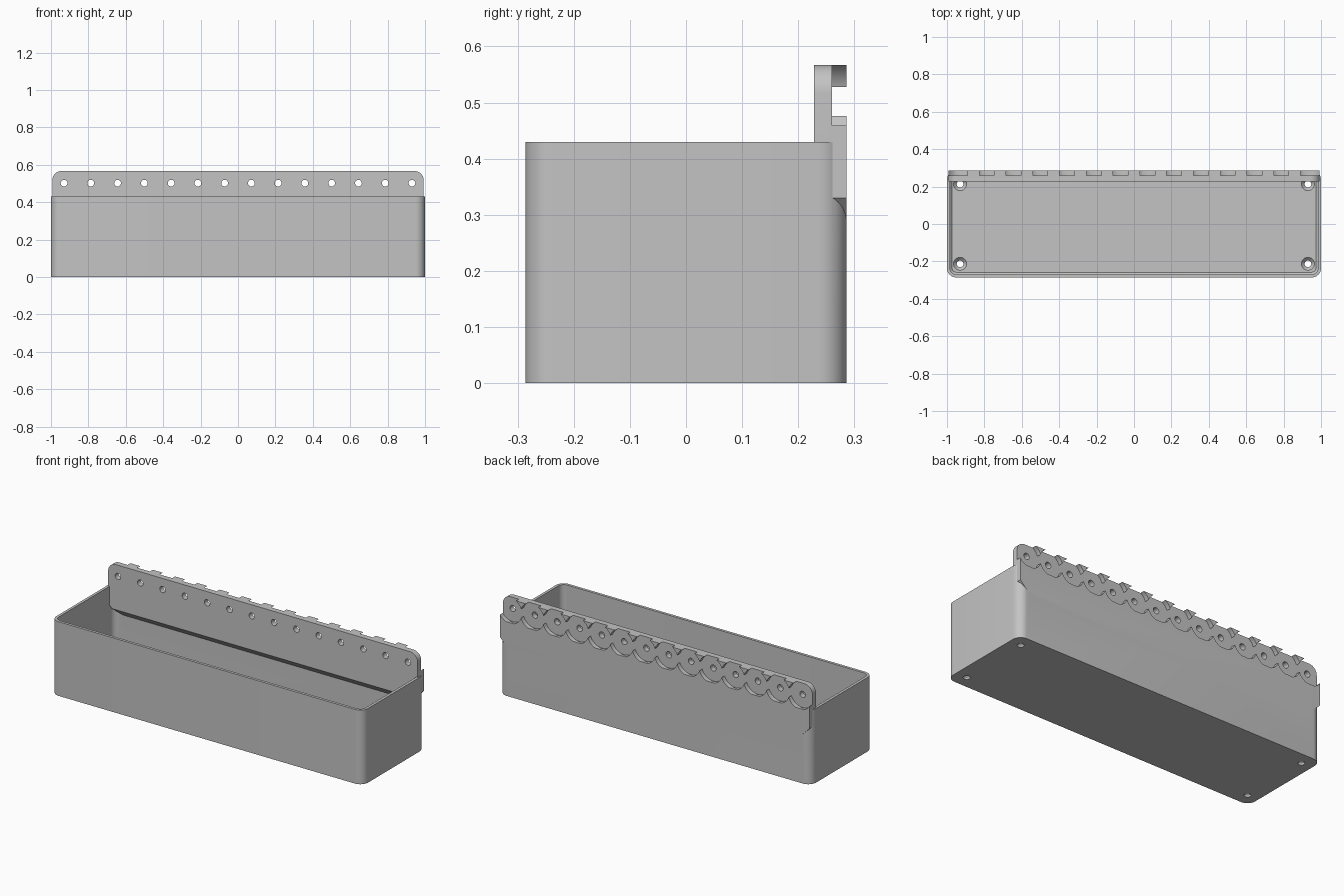
import bpy, bmesh, math
from mathutils import Vector

if "Cube" in bpy.data.objects:
    bpy.data.objects.remove(bpy.data.objects["Cube"])

grey = bpy.data.materials.new("light grey")
grey.use_nodes = True
colour = (0.55, 0.55, 0.55, 1)
grey.diffuse_color = colour
grey.node_tree.nodes["Principled BSDF"].inputs["Base Color"].default_value = colour


def loft(name, rings):
    """Closed solid through matching rings of 3D points."""
    bm = bmesh.new()
    loops = [[bm.verts.new(p) for p in ring] for ring in rings]
    for a, b in zip(loops, loops[1:]):
        for i in range(len(a)):
            j = (i + 1) % len(a)
            bm.faces.new((a[i], a[j], b[j], b[i]))
    bm.faces.new(loops[0])
    bm.faces.new(loops[-1])
    bmesh.ops.recalc_face_normals(bm, faces=bm.faces)
    mesh = bpy.data.meshes.new(name)
    bm.to_mesh(mesh)
    bm.free()
    mesh.materials.append(grey)
    obj = bpy.data.objects.new(name, mesh)
    bpy.context.collection.objects.link(obj)
    return obj


def arc(cx, cy, r, start, end, steps):
    angles = [math.radians(start + (end - start) * i / steps) for i in range(steps + 1)]
    return [(cx + r * math.cos(a), cy + r * math.sin(a)) for a in angles]


def rounded_rect(x, front, back, r, z):
    pts = []
    corners = [(x - r, back - r), (r - x, back - r), (r - x, front + r), (x - r, front + r)]
    for i, (cx, cy) in enumerate(corners):
        pts += arc(cx, cy, r, 90 * i, 90 * i + 90, 10)
    return [(px, py, z) for px, py in pts]


def circle(r, steps):
    return arc(0, 0, r, 0, 360, steps)[:-1]


def boolean(obj, other, operation):
    """Combine another solid into obj, then discard it."""
    mod = obj.modifiers.new("combine", "BOOLEAN")
    mod.operation, mod.solver, mod.object = operation, "EXACT", other
    bpy.context.view_layer.update()
    graph = bpy.context.evaluated_depsgraph_get()
    mesh = bpy.data.meshes.new_from_object(obj.evaluated_get(graph))
    obj.modifiers.clear()
    obj.data = mesh
    bpy.data.objects.remove(other)


# Open box with rounded corners and a small chamfer around the floor
HALF, DEPTH, HEIGHT, FLOOR = 1.0, 0.286, 0.43, 0.03
WALL = 0.016
box = loft("storage_box", [rounded_rect(HALF, -DEPTH, DEPTH, 0.05, z) for z in (0, HEIGHT)])
inner = [(0.012, FLOOR), (0, FLOOR + 0.012), (0, HEIGHT + 0.1)]
cavity = loft("cavity", [rounded_rect(HALF - WALL - d, WALL - DEPTH + d, DEPTH - WALL - d,
                                      0.034 - d, z) for d, z in inner])
boolean(box, cavity, "DIFFERENCE")

# Countersunk screw holes in the floor
for sx in (-1, 1):
    for sy in (-1, 1):
        levels = [(0.018, -0.02), (0.018, 0.012), (0.035, FLOOR), (0.035, FLOOR + 0.03)]
        hole = loft("floor_hole", [[(sx * 0.93 + x, sy * 0.213 + y, z) for x, y in circle(r, 24)]
                                   for r, z in levels])
        boolean(box, hole, "DIFFERENCE")

# Mounting rail: rounded top, lower ends tapering back into the box
FRONT, STEP, EDGE, TOP = 0.228, 0.26, 0.993, 0.567
half = [(0.926, 0.263), (EDGE, 0.33)] + arc(EDGE - 0.05, TOP - 0.05, 0.05, 0, 90, 10)
outline = half + [(-x, z) for x, z in reversed(half)]
rail = loft("mounting_rail", [[(x, y, z) for x, z in outline] for y in (FRONT, DEPTH)])

# Sloped underside of the rail inside the box
wedge = [(0.2, 0.333), (0.2, 0.2), (0.27, 0.2), (0.27, 0.263)]
boolean(rail, loft("wedge", [[(x, y, z) for y, z in wedge] for x in (-1.1, 1.1)]), "DIFFERENCE")

# Overlapping round recesses on the back, each with a through hole
COUNT, SPAN, CENTRE = 14, 0.93, 0.502
for i in range(COUNT):
    cx = -SPAN + 2 * SPAN * i / (COUNT - 1)
    for r, steps, start in ((0.0762, 48, STEP), (0.018, 20, 0.2)):
        cutter = loft("recess", [[(cx + x, y, CENTRE + z) for x, z in circle(r, steps)]
                                 for y in (start, 0.32)])
        boolean(rail, cutter, "DIFFERENCE")

boolean(box, rail, "UNION")

# Smooth the curves, keep the edges crisp
bpy.ops.object.select_all(action="DESELECT")
box.select_set(True)
bpy.context.view_layer.objects.active = box
bpy.ops.object.shade_smooth_by_angle(angle=math.radians(30))
